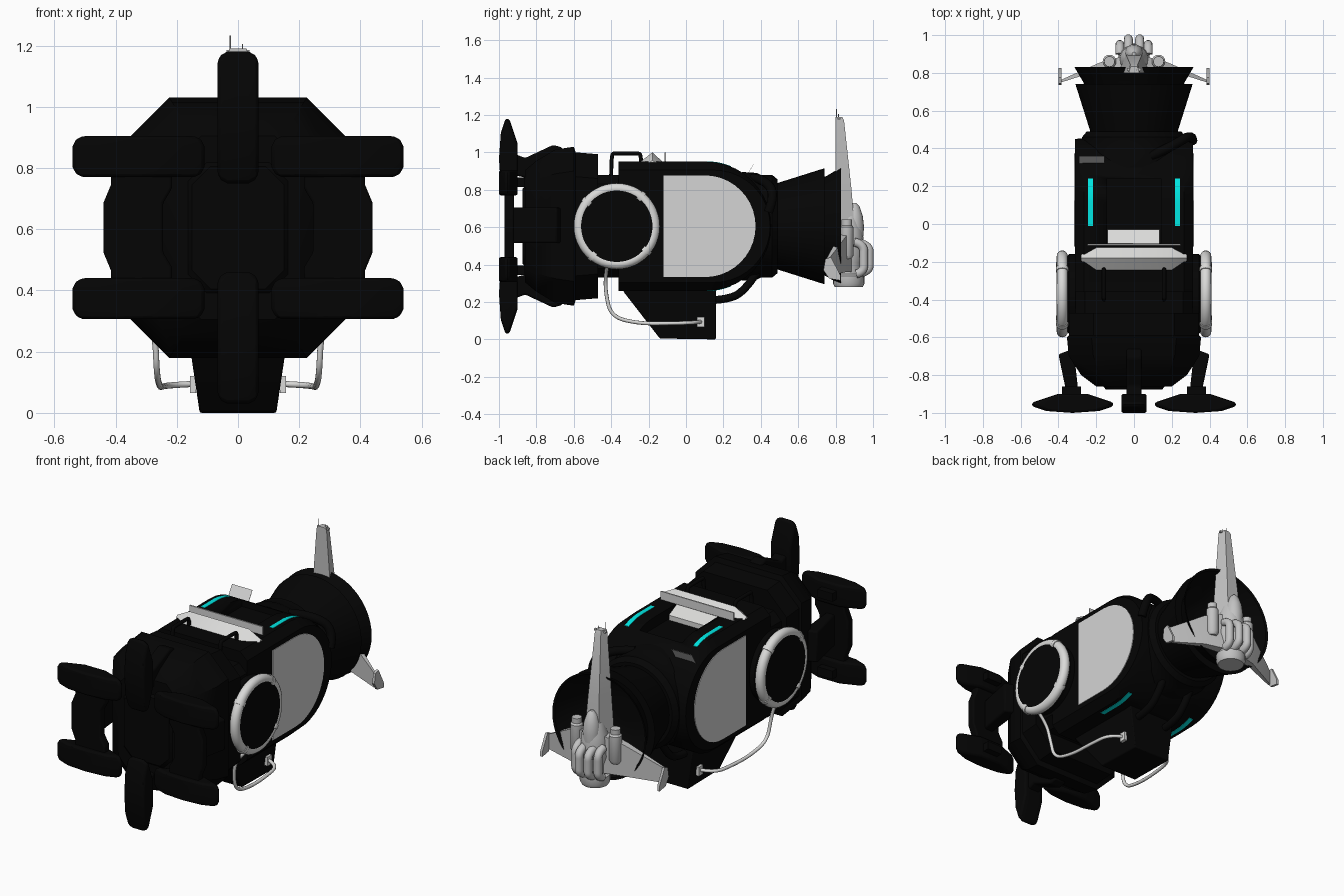
import bpy, bmesh, math
from mathutils import Matrix

if "Cube" in bpy.data.objects:
    bpy.data.objects.remove(bpy.data.objects["Cube"])

ZC = 0.605  # height of the long axis


def material(name, r, g, b):
    m = bpy.data.materials.new(name)
    m.use_nodes = True
    m.diffuse_color = (r, g, b, 1)
    m.node_tree.nodes["Principled BSDF"].inputs["Base Color"].default_value = (r, g, b, 1)
    return m


BLACK = material("hull_black", 0.0014, 0.0014, 0.0014)
PANEL = material("panel_grey", 0.66, 0.66, 0.66)
LIGHT = material("light_grey", 0.7, 0.7, 0.69)
GREY = material("craft_grey", 0.54, 0.54, 0.54)
CYAN = material("cyan_glow", 0.0, 0.82, 0.79)


def finish(name, bm, mat, bevel=0, angle=35):
    bmesh.ops.recalc_face_normals(bm, faces=bm.faces)
    for f in bm.faces:
        f.smooth = True
    me = bpy.data.meshes.new(name)
    bm.to_mesh(me)
    bm.free()
    me.set_sharp_from_angle(angle=math.radians(angle))
    me.materials.append(mat)
    ob = bpy.data.objects.new(name, me)
    bpy.context.collection.objects.link(ob)
    if bevel:
        mod = ob.modifiers.new("bevel", "BEVEL")
        mod.width, mod.segments = bevel, 2
    return ob


def loft(name, rings, mat, bevel=0, closed=False):
    """Skin rings of equal point counts; cap the ends or close the loop."""
    bm = bmesh.new()
    vs = [[bm.verts.new(p) for p in ring] for ring in rings]
    n = len(vs[0])
    for a, b in zip(vs, vs[1:] + vs[:1] if closed else vs[1:]):
        for i in range(n):
            bm.faces.new((a[i], a[(i + 1) % n], b[(i + 1) % n], b[i]))
    if not closed:
        bm.faces.new(vs[0])
        bm.faces.new(vs[-1])
    return finish(name, bm, mat, bevel)


def place(axis, t, p):
    return {"x": (t, p[0], p[1]), "y": (p[0], t, p[1]), "z": (p[0], p[1], t)}[axis]


def prism(name, pts, axis, a, b, mat, bevel=0):
    return loft(name, [[place(axis, t, p) for p in pts] for t in (a, b)], mat, bevel)


def box(name, lo, hi, mat, bevel=0):
    pts = [(lo[0], lo[1]), (hi[0], lo[1]), (hi[0], hi[1]), (lo[0], hi[1])]
    return prism(name, pts, "z", lo[2], hi[2], mat, bevel)


def lathe(name, profile, mat, axis="y", c=(0, ZC), n=48, closed=False):
    """Turn (position, radius) pairs round an axis through c."""
    turn = [2 * math.pi * i / n for i in range(n)]
    loft(name, [[place(axis, t, (c[0] + r * math.cos(a), c[1] + r * math.sin(a)))
                 for a in turn] for t, r in profile], mat, closed=closed)


def tube(name, pts, r, mat):
    cu = bpy.data.curves.new(name, "CURVE")
    cu.dimensions, cu.bevel_depth, cu.bevel_resolution, cu.use_fill_caps = "3D", r, 3, True
    sp = cu.splines.new("NURBS")
    sp.points.add(len(pts) - 1)
    for p, co in zip(sp.points, pts):
        p.co = (*co, 1)
    sp.use_endpoint_u, sp.order_u = True, 3
    cu.materials.append(mat)
    ob = bpy.data.objects.new(name, cu)
    bpy.context.collection.objects.link(ob)
    bpy.ops.object.select_all(action="DESELECT")
    ob.select_set(True)
    bpy.context.view_layer.objects.active = ob
    bpy.ops.object.convert(target="MESH")


def d_shape(front, r, cy, n=20):
    arc = [math.pi * (0.5 - i / n) for i in range(n + 1)]
    return [(front, ZC + r)] + [(cy + r * math.cos(a), ZC + r * math.sin(a)) for a in arc] + [(front, ZC - r)]


def octagon(y, w, h, c):
    q = [(w, h - c), (w - c, h), (c - w, h), (-w, h - c), (-w, c - h), (c - w, -h), (w - c, -h), (w, c - h)]
    return [(x, y, ZC + z) for x, z in q]


# Main hull with chamfered sides and a sunken roof hatch
hull = loft("main_hull", [[(x, *p) for p in d_shape(-0.36, r, cy)]
                          for x, r, cy in ((-0.313, 0.3, 0.15), (-0.265, 0.345, 0.11),
                                           (0.265, 0.345, 0.11), (0.313, 0.3, 0.15))], BLACK)
cutter = box("hatch_cutter", (-0.142, -0.102, 0.885), (0.142, 0.24, 1.1), BLACK)
cutter.hide_render = True
cutter.display_type = "WIRE"
cut = hull.modifiers.new("hatch", "BOOLEAN")
cut.operation, cut.object = "DIFFERENCE", cutter

# Neck and front drum
loft("neck", [octagon(y, 0.31, 0.275, 0.05) for y in (-0.5, -0.34)], BLACK)
loft("front_drum", [octagon(*s) for s in ((-0.86, 0.2, 0.3, 0.08), (-0.8, 0.28, 0.35, 0.1),
                                          (-0.7, 0.345, 0.41, 0.13), (-0.6, 0.355, 0.425, 0.13),
                                          (-0.59, 0.345, 0.395, 0.13), (-0.47, 0.345, 0.385, 0.13))], BLACK)
loft("drum_cover", [octagon(-0.875, 0.15, 0.2, 0.06), octagon(-0.84, 0.18, 0.23, 0.06)], BLACK)

# Keel box
keel = [(-0.35, 0.3), (-0.33, 0.25), (-0.14, 0.005), (0.16, 0.0), (0.16, 0.3)]
loft("keel_box", [[(s * (0.125 + 0.16 * min(z, 0.25)), y, z) for y, z in keel] for s in (-1, 1)], BLACK, 0.006)

# Rear collar and open nozzle
lathe("rear_collar", [(0.3, 0.29), (0.38, 0.285), (0.4, 0.275), (0.46, 0.275), (0.49, 0.25), (0.49, 0.2)], BLACK)
lathe("nozzle", [(0.47, 0.225), (0.74, 0.31), (0.74, 0.262), (0.83, 0.315), (0.825, 0.302),
                 (0.62, 0.21), (0.58, 0.15), (0.58, 0.06)], BLACK)
tube("rear_pipe", [(0.09, 0.36, 0.86), (0.2, 0.41, 0.86), (0.31, 0.48, 0.78), (0.31, 0.44, 0.68)], 0.025, BLACK)


# Landing feet
def foot_pad(name, cx, cz, upright):
    prof = [(-0.215, -0.965), (-0.14, -0.99), (0, -1), (0.14, -0.99), (0.215, -0.965),
            (0.215, -0.945), (0.08, -0.9), (-0.08, -0.9), (-0.215, -0.945)]
    rings = []
    for t, k in ((-0.067, 0.86), (-0.055, 0.95), (-0.035, 1), (0.035, 1), (0.055, 0.95), (0.067, 0.86)):
        rings.append([(cx + t, y, cz + u * k) if upright else (cx + u * k, y, cz + t) for u, y in prof])
    loft(name, rings, BLACK, 0.01)


arm = [(-0.95, 0.4), (-0.95, 0.28), (-0.86, 0.26), (-0.66, 0.29), (-0.66, 0.42), (-0.71, 0.435), (-0.86, 0.365)]
for s, level in ((1, "upper"), (-1, "lower")):
    foot_pad(level + "_foot", 0, ZC + s * 0.36, True)
    prism(level + "_foot_arm", [(y, ZC + s * z) for y, z in arm], "x", -0.04, 0.04, BLACK, 0.01)

for s, side in ((1, "left"), (-1, "right")):
    for t, level in ((1, "upper"), (-1, "lower")):
        foot_pad(f"{side}_{level}_foot", s * 0.325, ZC + t * 0.232, False)
        box(f"{side}_{level}_foot_lug", (s * 0.33 - 0.05, -0.93, ZC + t * 0.235 - 0.025),
            (s * 0.33 + 0.05, -0.86, ZC + t * 0.235 + 0.025), BLACK)
    link = [(0.215, 0.23), (0.215, 0.13), (0.245, 0.08), (0.245, -0.08), (0.215, -0.13), (0.215, -0.23),
            (0.415, -0.23), (0.415, -0.14), (0.44, -0.08), (0.44, 0.08), (0.415, 0.14), (0.415, 0.23)]
    prism(side + "_foot_link", [(s * x, ZC + z) for x, z in link], "y", -0.97, -0.92, BLACK, 0.008)
    prism(side + "_foot_arm", [(s * x, y) for x, y in ((0.29, -0.93), (0.35, -0.93), (0.4, -0.69), (0.32, -0.66))],
          "z", ZC - 0.09, ZC + 0.1, BLACK, 0.01)

    # Side drum with padded ring and clamps
    yc = -0.37
    lathe(side + "_side_drum", [(s * 0.2, 0.21), (s * 0.345, 0.21), (s * 0.36, 0.192), (s * 0.407, 0.192)],
          BLACK, "x", (yc, ZC))
    ring = [math.pi * i / 8 for i in range(16)]
    lathe(side + "_ring", [(s * (0.38 + 0.029 * math.cos(a)), 0.201 + 0.029 * math.sin(a)) for a in ring],
          LIGHT, "x", (yc, ZC), closed=True)
    for k in range(4):
        a = math.pi * (k / 2 + 0.25) + 0.1
        bm = bmesh.new()
        spin = Matrix.Translation((s * 0.38, yc + 0.201 * math.cos(a), ZC + 0.201 * math.sin(a)))
        bmesh.ops.create_cone(bm, cap_ends=True, segments=16, radius1=0.033, radius2=0.033, depth=0.025,
                              matrix=spin @ Matrix.Rotation(a + math.pi, 4, "X"))
        finish(f"{side}_ring_clamp_{k + 1}", bm, LIGHT)

    # Side panel, hose, glow strips and rails
    prism(side + "_side_panel", d_shape(-0.12, 0.272, 0.1), "x", s * 0.309, s * 0.317, PANEL)
    tube(side + "_hose", [(s * 0.37, -0.42, 0.4), (s * 0.3, -0.43, 0.35), (s * 0.27, -0.43, 0.25),
                          (s * 0.265, -0.4, 0.12), (s * 0.255, -0.25, 0.085), (s * 0.25, -0.1, 0.085),
                          (s * 0.23, 0.06, 0.09), (s * 0.14, 0.08, 0.095)], 0.01, LIGHT)
    box(side + "_hose_plug", (s * 0.147 - 0.01, 0.06, 0.065), (s * 0.147 + 0.01, 0.1, 0.12), LIGHT)
    for t, level in ((1, "upper"), (-1, "lower")):
        ys = [-0.01 + 0.025 * i for i in range(11)]
        edge = lambda r: [(y, ZC + t * math.sqrt(r * r - max(0, y - 0.11) ** 2)) for y in ys]
        prism(f"{side}_{level}_glow_strip", edge(0.347) + edge(0.342)[::-1], "x", s * 0.216, s * 0.243, CYAN)
    tube(side + "_top_rail", [(s * 0.16, -0.4, 0.86), (s * 0.16, -0.4, 0.99), (s * 0.16, -0.38, 0.995),
                              (s * 0.16, -0.26, 0.995), (s * 0.16, -0.24, 0.99), (s * 0.16, -0.24, 0.93)], 0.011, BLACK)
    tube(side + "_belly_pipe", [(s * 0.1, 0.12, 0.21), (s * 0.1, 0.2, 0.21), (s * 0.1, 0.31, 0.25),
                                (s * 0.1, 0.38, 0.36)], 0.022, BLACK)

# Roof equipment
loft("roof_bar", [[(x, -0.185 - 0.065 * k, 0.945), (x, -0.18, 0.95 + 0.05 * k), (x, -0.17 + 0.05 * k, 0.945)]
                  for x, k in ((-0.28, 0.15), (-0.2, 1), (0.2, 1), (0.28, 0.15))], LIGHT)
box("roof_bar_fin", (-0.245, -0.115, 0.94), (0.245, -0.107, 1.0), PANEL)
prism("hatch_ramp", [(-0.102, 0.88), (-0.102, 0.952), (-0.028, 0.915), (-0.028, 0.88)], "x", -0.14, 0.135, LIGHT)
prism("tilted_plate", [(0.32, 0.87), (0.36, 0.935), (0.361, 0.934), (0.321, 0.869)], "x", -0.292, -0.155, PANEL)

# Small craft docked at the rear
lathe("craft_base", [(0.28, 0.075), (0.3, 0.085), (0.34, 0.085), (0.35, 0.07), (0.41, 0.07),
                     (0.46, 0.085), (0.58, 0.075), (0.66, 0.05)], GREY, "z", (0, 0.87), 20)
lathe("craft_pod", [(0.52, 0.045), (0.6, 0.052), (0.66, 0.045), (0.71, 0.028), (0.73, 0.01)],
      GREY, "z", (0, 0.9), 20)
loft("craft_top_fin", [[(-w, 0.8, z), (w, 0.8, z), (w * 0.6, y, z), (-w * 0.6, y, z)]
                       for z, w, y in ((0.5, 0.085, 0.91), (0.8, 0.062, 0.885), (1.17, 0.034, 0.845),
                                       (1.19, 0.028, 0.835))], GREY)
tube("craft_tall_antenna", [(-0.025, 0.805, 1.15), (-0.025, 0.805, 1.232)], 0.002, GREY)
tube("craft_short_antenna", [(0.015, 0.815, 1.15), (0.015, 0.815, 1.205)], 0.002, GREY)
box("craft_fin_cap", (-0.038, 0.81, 1.175), (0.038, 0.825, 1.185), GREY)
tip = [(0.735, 0.37), (0.765, 0.325), (0.825, 0.315), (0.825, 0.345), (0.775, 0.44), (0.745, 0.43)]
for s, side in ((1, "left"), (-1, "right")):
    lathe(f"craft_{side}_booster", [(0.43, 0.024), (0.45, 0.036), (0.6, 0.036), (0.61, 0.028), (0.64, 0.028)],
          GREY, "z", (s * 0.13, 0.86), 16)
    loft(f"craft_{side}_wing", [[(s * x, y, lo), (s * x, y + d, lo), (s * x, y + d, hi), (s * x, y, hi)]
                                for x, y, d, lo, hi in ((0.05, 0.83, 0.06, 0.36, 0.59), (0.18, 0.815, 0.04, 0.36, 0.55),
                                                        (0.385, 0.75, 0.014, 0.34, 0.43))], GREY)
    prism(f"craft_{side}_wing_tip", tip, "x", s * 0.385, s * 0.4, GREY)
    for k, x in enumerate((0.03, 0.075)):
        out = 0.98 - 0.03 * k
        tube(f"craft_{side}_engine_pipe_{k + 1}", [(s * x, 0.9, 0.52), (s * x, out, 0.51), (s * x, out, 0.43),
                                                   (s * x, out, 0.36), (s * x, 0.91, 0.35)], 0.024, GREY)
